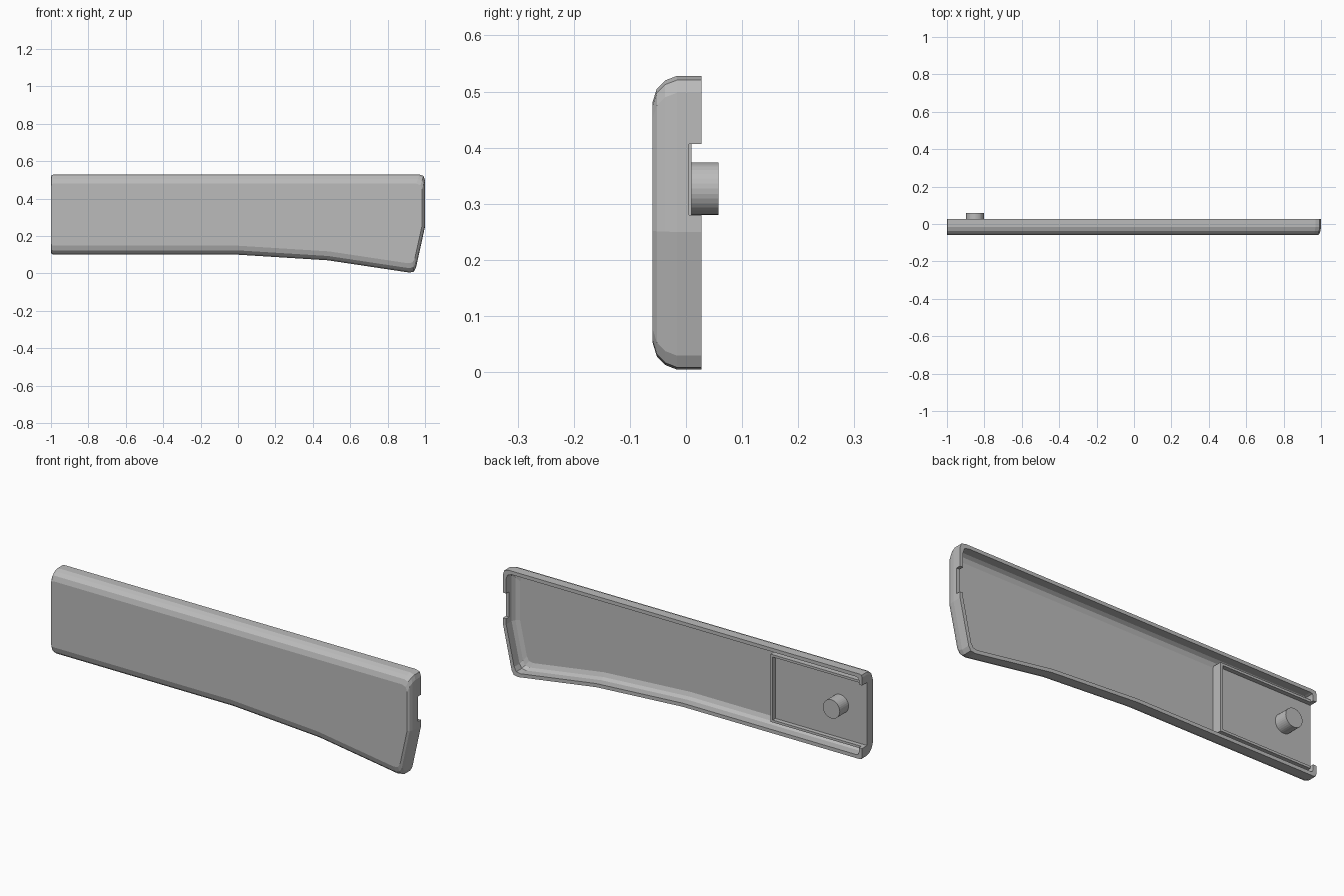
import bpy, bmesh
from mathutils import Vector

if "Cube" in bpy.data.objects:
    bpy.data.objects.remove(bpy.data.objects["Cube"])

grey = bpy.data.materials.new("light_grey")
grey.use_nodes = True
grey.diffuse_color = (0.5, 0.5, 0.5, 1)
grey.node_tree.nodes["Principled BSDF"].inputs["Base Color"].default_value = (0.5, 0.5, 0.5, 1)

# Handle silhouette in x and z, counter-clockwise; one inset weight per edge
OUTLINE = [Vector(p) for p in ((-1, 0.1), (0, 0.1), (0.48, 0.07),
                               (0.945, 0), (1, 0.25), (1, 0.528), (-1, 0.528))]
OUTER = (1, 1, 1, 0.35, 0.35, 1, 0)
INNER = (1, 1, 1, 1, 1, 1, 1)
ROUNDED = {0: 0.014, 3: 0.03, 5: 0.03, 6: 0.014}


def inset(distance, weights):
    """Move each edge of the outline inwards, then round the main corners."""
    n = len(OUTLINE)
    lines = []
    for i in range(n):
        a, b = OUTLINE[i], OUTLINE[(i + 1) % n]
        d = (b - a).normalized()
        lines.append((a + Vector((-d.y, d.x)) * distance * weights[i], d))
    points = []
    for i in range(n):
        (p, d), (q, e) = lines[i - 1], lines[i]
        det = d.x * e.y - d.y * e.x
        w = q - p
        corner = p + d * ((w.x * e.y - w.y * e.x) / det)
        if i in ROUNDED:
            a, b = corner - d * ROUNDED[i], corner + e * ROUNDED[i]
            points += [a, (a + b) / 4 + corner / 2, b]
        else:
            points.append(corner)
    return points


def finish(name, bm):
    bmesh.ops.recalc_face_normals(bm, faces=bm.faces)
    mesh = bpy.data.meshes.new(name)
    bm.to_mesh(mesh)
    bm.free()
    mesh.materials.append(grey)
    obj = bpy.data.objects.new(name, mesh)
    bpy.context.collection.objects.link(obj)
    return obj


def box(name, low, high):
    bm = bmesh.new()
    bmesh.ops.create_cube(bm, size=1)
    for v in bm.verts:
        v.co = [l + (c + 0.5) * (h - l) for c, l, h in zip(v.co, low, high)]
    return finish(name, bm)


# Shell: rings run from the front face over the rim and down to the inner floor
RIM = 0.028
rings = [(0.048, -0.06, OUTER), (0.023, -0.052, OUTER), (0.008, -0.037, OUTER),
         (0, -0.016, OUTER), (0, RIM, OUTER), (0.018, RIM, INNER),
         (0.018, -0.015, INNER), (0.028, -0.031, INNER), (0.048, -0.04, INNER)]
bm = bmesh.new()
loops = [[bm.verts.new((p.x, y, p.y)) for p in inset(d, w)] for d, y, w in rings]
for a, b in zip(loops, loops[1:]):
    for i in range(len(a)):
        bm.faces.new((a[i - 1], a[i], b[i], b[i - 1]))
bm.faces.new(loops[0])
bm.faces.new(loops[-1])
shell = finish("handle_shell", bm)

# Cut the open mouth of the pocket and the notch in the far end
PLATE, LOW, HIGH, STEP = -0.012, 0.157, 0.474, -0.49
cutters = [box("mouth_cutter", (-1.1, PLATE, LOW), (-0.97, 0.1, HIGH)),
           box("notch_cutter", (0.95, 0.005, 0.28), (1.1, 0.1, 0.407))]
for cutter in cutters:
    cutter.hide_render = True
    cutter.hide_viewport = True
    mod = shell.modifiers.new(cutter.name, "BOOLEAN")
    mod.operation, mod.solver, mod.object = "DIFFERENCE", "EXACT", cutter

# Raised pocket floor with a low rib on three sides
END, RIB, TOP = -0.985, 0.012, 0.01
box("pocket_floor", (END, -0.045, LOW), (STEP, PLATE, HIGH))
box("pocket_rib_lower", (END, -0.045, LOW - RIB), (STEP, TOP, LOW))
box("pocket_rib_upper", (END, -0.045, HIGH), (STEP, TOP, HIGH + RIB))
box("pocket_rib_end", (STEP, -0.045, LOW - RIB), (STEP + RIB, TOP, HIGH + RIB))

# Pivot pin standing on the pocket floor
bm = bmesh.new()
bmesh.ops.create_cone(bm, cap_ends=True, segments=32, radius1=0.047, radius2=0.047, depth=0.078)
for v in bm.verts:
    x, y, z = v.co
    v.co = (x - 0.85, z + 0.019, y + 0.327)
finish("pivot_pin", bm)
